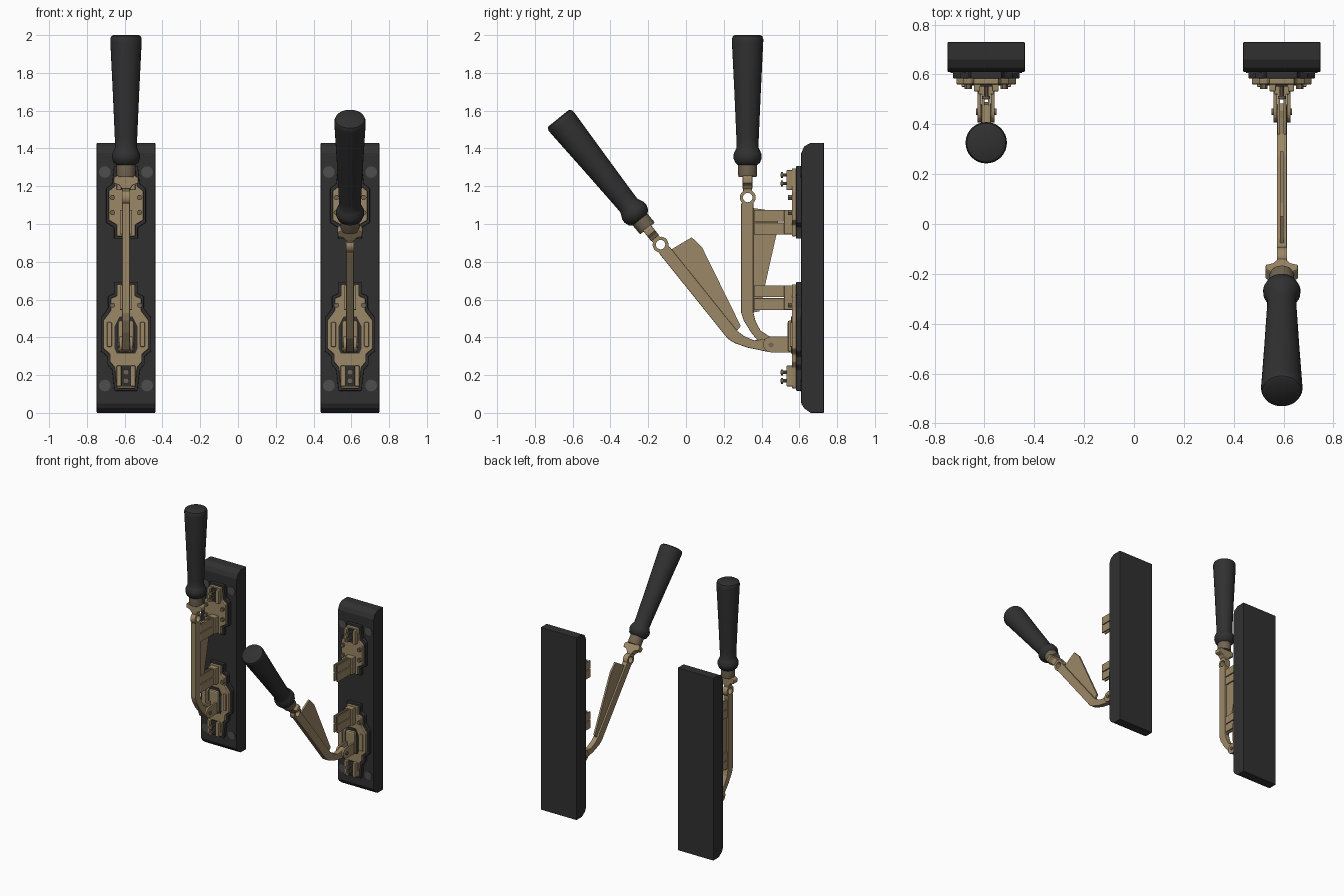
import bpy, bmesh, math
from mathutils import Matrix, Vector

if "Cube" in bpy.data.objects:
    bpy.data.objects.remove(bpy.data.objects["Cube"])


def material(name, rgb):
    m = bpy.data.materials.new(name)
    m.diffuse_color = (*rgb, 1)
    m.use_nodes = True
    m.node_tree.nodes["Principled BSDF"].inputs["Base Color"].default_value = m.diffuse_color
    return m


CHARCOAL = material("charcoal", (0.030, 0.030, 0.031))
BRASS = material("aged brass", (0.33, 0.245, 0.135))
DARK_BRASS = material("dark brass", (0.17, 0.13, 0.085))
GREY = material("screw grey", (0.075, 0.075, 0.075))


def finish(name, bm, mat, M, bevel=0, smooth=False):
    bmesh.ops.remove_doubles(bm, verts=bm.verts, dist=1e-5)
    bmesh.ops.recalc_face_normals(bm, faces=bm.faces)
    me = bpy.data.meshes.new(name)
    bm.to_mesh(me)
    bm.free()
    me.materials.append(mat)
    me.transform(M)
    ob = bpy.data.objects.new(name, me)
    bpy.context.collection.objects.link(ob)
    if bevel:
        b = ob.modifiers.new("bevel", "BEVEL")
        b.width, b.segments, b.limit_method = bevel, 2, "ANGLE"
    if smooth:
        bpy.ops.object.select_all(action="DESELECT")
        ob.select_set(True)
        bpy.context.view_layer.objects.active = ob
        bpy.ops.object.shade_smooth_by_angle(angle=math.radians(35))
    return ob


def prism(name, pts, lo, hi, axis, mat, M, bevel=0):
    """Outline (y,z) pulled along x, or outline (x,z) pulled along y."""
    bm = bmesh.new()
    place = (lambda p, d: (d, *p)) if axis == "x" else (lambda p, d: (p[0], d, p[1]))
    a = [bm.verts.new(place(p, lo)) for p in pts]
    b = [bm.verts.new(place(p, hi)) for p in pts]
    bm.faces.new(a)
    bm.faces.new(b[::-1])
    for i in range(len(pts)):
        j = (i + 1) % len(pts)
        bm.faces.new((a[i], a[j], b[j], b[i]))
    return finish(name, bm, mat, M, bevel)


def box(name, x, y, z, mat, M, bevel=0):
    pts = [(y[0], z[0]), (y[1], z[0]), (y[1], z[1]), (y[0], z[1])]
    return prism(name, pts, x[0], x[1], "x", mat, M, bevel)


def lathe(name, prof, centre, axis, mat, M, n=24):
    """Revolve (radius, height) points round an axis through centre."""
    bm = bmesh.new()
    vs = [bm.verts.new((r, 0, h)) for r, h in prof]
    es = [bm.edges.new(p) for p in zip(vs, vs[1:])]
    bmesh.ops.spin(bm, geom=vs + es, cent=(0, 0, 0), axis=(0, 0, 1),
                   angle=2 * math.pi, steps=n)
    R = Vector((0, 0, 1)).rotation_difference(Vector(axis)).to_matrix().to_4x4()
    return finish(name, bm, mat, M @ Matrix.Translation(centre) @ R, smooth=True)


def disc(name, r, h, centre, axis, mat, M, n=16):
    return lathe(name, [(0, -h), (r, -h), (r, h), (0, h)], centre, axis, mat, M, n)


def mirrored(half):
    return half + [(-x, z) for x, z in reversed(half)]


def grown(half, d, mid):
    return [(x + d, z + (d if z > mid else -d)) for x, z in half]


X, Y = (1, 0, 0), (0, -1, 0)
PIVOT = Vector((0, 0.45, 0.36))
LOWER = [(.048, .13), (.06, .24), (.085, .27), (.085, .31), (.12, .34), (.12, .49),
         (.082, .54), (.082, .605), (.048, .62), (.048, .68)]
UPPER = [(.05, .935), (.05, .995), (.092, 1.02), (.092, 1.175), (.06, 1.2), (.05, 1.295)]
POCKET = [(.05, .315), (.06, .34), (.06, .46), (.035, .51)]


def fixed_parts(side, M):
    # Backboard with chamfered front ends
    board = [(.73, 0), (.66, 0), (.625, .025), (.61, .05), (.61, 1.375),
             (.625, 1.41), (.66, 1.43), (.73, 1.43)]
    prism(side + "_backboard", board, -.155, .155, "x", CHARCOAL, M, .004)
    for x in (-.112, .112):
        for z in (.145, 1.275):
            disc(side + "_board_screw", .031, .004, (x, .609, z), Y, GREY, M)
    # Insulating pads and brass plates
    for nm, half, mid in (("lower", LOWER, .4), ("upper", UPPER, 1.1)):
        prism(f"{side}_{nm}_pad", mirrored(grown(half, .013, mid)), .583, .612, "y", CHARCOAL, M, .004)
        prism(f"{side}_{nm}_plate", mirrored(half), .56, .585, "y", BRASS, M, .005)
    prism(side + "_plate_pocket", mirrored(POCKET), .555, .562, "y", CHARCOAL, M)
    # Terminal blocks with their screws
    for z0, z1, screws in ((.14, .25, (.17, .215)), (1.18, 1.285, (1.215, 1.26))):
        for s in (-1, 1):
            box(side + "_terminal_cheek", (s * .024, s * .05), (.532, .59), (z0, z1), BRASS, M, .004)
        box(side + "_terminal_bed", (-.024, .024), (.552, .58), (z0, z1), CHARCOAL, M)
        for z in screws:
            disc(side + "_terminal_shank", .009, .03, (0, .53, z), Y, DARK_BRASS, M, 10)
            disc(side + "_terminal_head", .016, .006, (0, .508, z), Y, DARK_BRASS, M, 12)
    # Spring jaws, a pair of leaves at two heights each
    for z in (.545, .945):
        box(side + "_jaw_foot", (-.032, .032), (.52, .575), (z, z + .13), BRASS, M, .004)
        for s in (-1, 1):
            for dz in (0, .068):
                box(side + "_jaw_leaf", (s * .007, s * .018), (.36, .55),
                    (z + dz, z + dz + .062), BRASS, M, .002)
    # Plate nuts and side ribs
    for s in (-1, 1):
        for z in (.57, 1.06, 1.14):
            disc(side + "_plate_nut", .015, .012, (s * .072, .553, z), Y, DARK_BRASS, M, 6)
        box(side + "_plate_rib", (s * .075, s * .1), (.55, .565), (.35, .48), BRASS, M, .004)
    # Hinge bracket
    box(side + "_hinge_block", (-.042, .042), (.538, .575), (.32, .49), BRASS, M, .012)
    lug = [(.56, .32), (.56, .405)]
    lug += [(.45 + .042 * math.cos(a), .3625 + .042 * math.sin(a))
            for a in (math.pi * (.5 + i / 10) for i in range(11))]
    for s in (-1, 1):
        prism(side + "_hinge_cheek", lug, s * .02, s * .034, "x", BRASS, M)
    disc(side + "_hinge_pin", .013, .041, PIVOT, X, DARK_BRASS, M, 12)


def moving_parts(side, M):
    # Bent arm, thin blade and eyelet
    arm = [(.292, 1.11), (.292, .53), (.305, .49), (.345, .425), (.42, .335), (.455, .325),
           (.485, .35), (.48, .385), (.45, .4), (.395, .435), (.368, .485), (.357, .53), (.357, 1.11)]
    prism(side + "_arm", arm, -.02, .02, "x", BRASS, M, .004)
    blade = [(.35, 1.085), (.48, 1.067), (.489, .99), (.388, .538), (.35, .53)]
    prism(side + "_blade", blade, -.007, .007, "x", BRASS, M)
    lathe(side + "_eyelet", [(.025, -.02), (.042, -.02), (.042, .02), (.025, .02), (.025, -.02)],
          (0, .327, 1.14), X, BRASS, M)
    box(side + "_neck", (-.02, .02), (.302, .35), (1.174, 1.21), BRASS, M, .004)
    # Shoulder yoke and ferrule
    yoke = [(.022, 1.185), (.035, 1.205), (.065, 1.215), (.065, 1.245), (.045, 1.258)]
    prism(side + "_yoke", mirrored(yoke), .3, .352, "y", BRASS, M, .005)
    c = (0, .326, 0)
    lathe(side + "_ferrule", [(0, 1.25), (.048, 1.25), (.05, 1.26), (.05, 1.32), (0, 1.32)],
          c, (0, 0, 1), DARK_BRASS, M)
    # Turned grip
    grip = [(0, 1.312), (.05, 1.312), (.066, 1.325), (.075, 1.35), (.074, 1.37), (.064, 1.392),
            (.058, 1.405), (.059, 1.45), (.07, 1.7), (.083, 1.965), (.083, 1.98),
            (.078, 1.994), (.068, 2.0), (0, 2.0)]
    lathe(side + "_grip", grip, c, (0, 0, 1), CHARCOAL, M, 32)


# Closed switch on the left, open switch on the right
for side, cx, swing in (("left", -.593, 0), ("right", .593, 38.8)):
    M = Matrix.Translation((cx, 0, 0))
    fixed_parts(side, M)
    turn = Matrix.Rotation(math.radians(swing), 4, "X")
    moving_parts(side, M @ Matrix.Translation(PIVOT) @ turn @ Matrix.Translation(-PIVOT))
